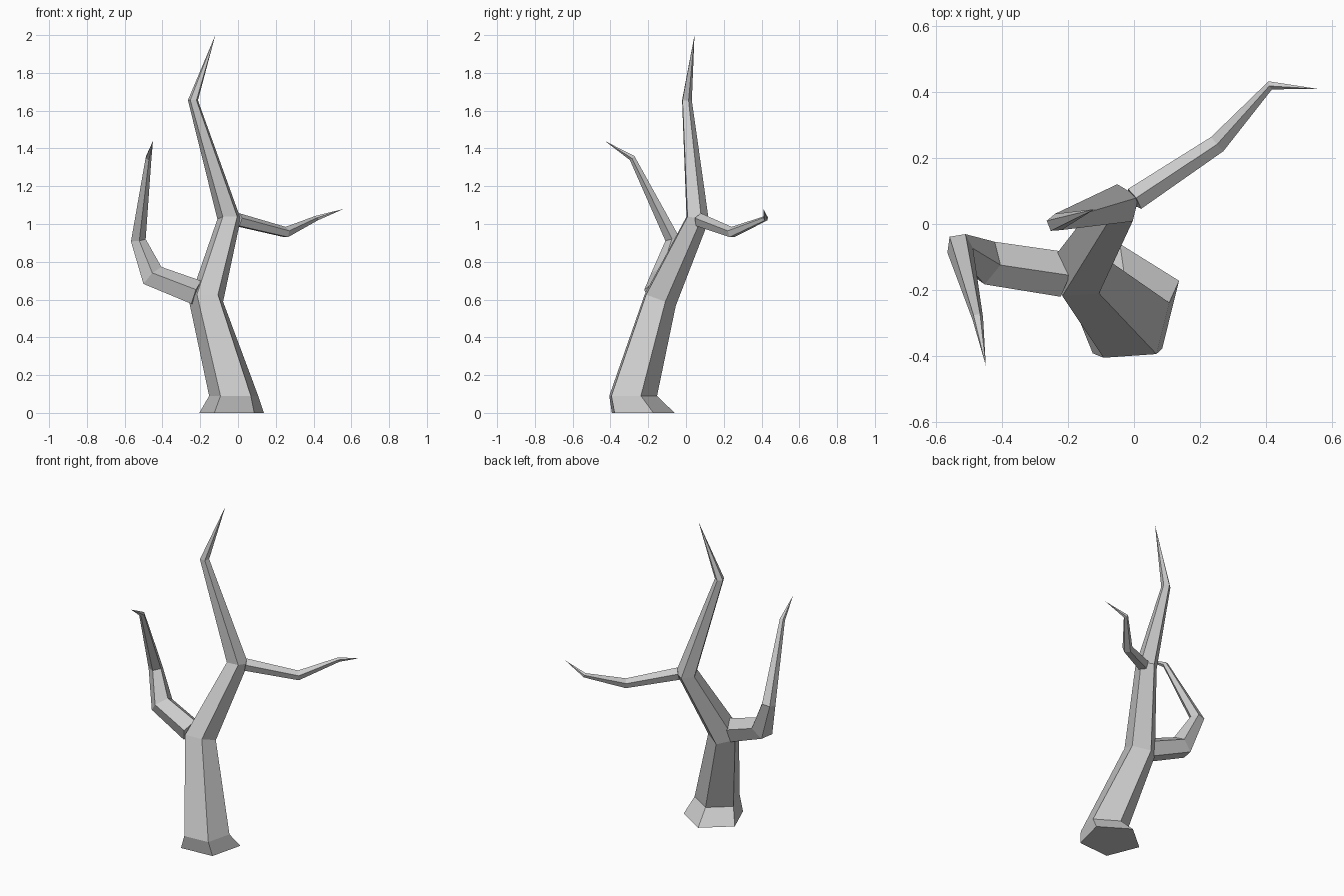
import bpy, bmesh, math
from mathutils import Vector

if "Cube" in bpy.data.objects:
    bpy.data.objects.remove(bpy.data.objects["Cube"])

SIDES = 5

def limb(name, rings, start, phase, flat=0):
    """Five-sided tapering limb. rings: (x, y, z, radius), the last one is the tip.
    The first `flat` rings stay horizontal; start is the direction of the first corner."""
    pts = [Vector(r[:3]) for r in rings]
    dirs = [(b - a).normalized() for a, b in zip(pts, pts[1:])]
    bm = bmesh.new()
    loops, side, prev = [], Vector(start), None
    for i, p in enumerate(pts[:-1]):
        if i < flat:
            t = Vector((0, 0, 1))
        elif i == 0:
            t = dirs[0]
        else:
            t = (dirs[i - 1] + dirs[i]).normalized()
        if prev is not None:
            side = prev.rotation_difference(t) @ side
        side = (side - t * side.dot(t)).normalized()
        prev = t
        other = t.cross(side)
        loop = []
        for k in range(SIDES):
            a = math.radians(phase) + 2 * math.pi * k / SIDES
            loop.append(bm.verts.new(p + rings[i][3] * (math.cos(a) * side + math.sin(a) * other)))
        loops.append(loop)
    tip = bm.verts.new(pts[-1])
    bm.faces.new(loops[0][::-1])
    for lo, hi in zip(loops, loops[1:]):
        for k in range(SIDES):
            n = (k + 1) % SIDES
            bm.faces.new((lo[k], lo[n], hi[n], hi[k]))
    for k in range(SIDES):
        bm.faces.new((loops[-1][k], loops[-1][(k + 1) % SIDES], tip))
    bmesh.ops.recalc_face_normals(bm, faces=bm.faces)
    me = bpy.data.meshes.new(name)
    bm.to_mesh(me)
    bm.free()
    ob = bpy.data.objects.new(name, me)
    bpy.context.collection.objects.link(ob)
    return ob

# Trunk with flared foot, running up to the top spike
limb("trunk", [
    (-0.03, -0.24, 0.0, 0.18),
    (-0.02, -0.29, 0.09, 0.137),
    (-0.167, -0.143, 0.60, 0.095),
    (-0.046, 0.057, 1.03, 0.065),
    (-0.238, 0.003, 1.655, 0.028),
    (-0.12, 0.045, 2.0, 0)], (1, 0, 0), 22, flat=2)

# Lower left branch, bending upward then forward
limb("left_branch", [
    (-0.22, -0.152, 0.632, 0.072),
    (-0.453, -0.116, 0.722, 0.07),
    (-0.53, -0.068, 0.915, 0.042),
    (-0.475, -0.285, 1.35, 0.017),
    (-0.45, -0.43, 1.44, 0)], (0, 0, 1), 0)

# Thin upper right branch
limb("right_branch", [
    (0.0, 0.075, 1.02, 0.038),
    (0.253, 0.243, 0.955, 0.03),
    (0.415, 0.422, 1.03, 0.014),
    (0.56, 0.41, 1.08, 0)], (0, 0, 1), 0)
